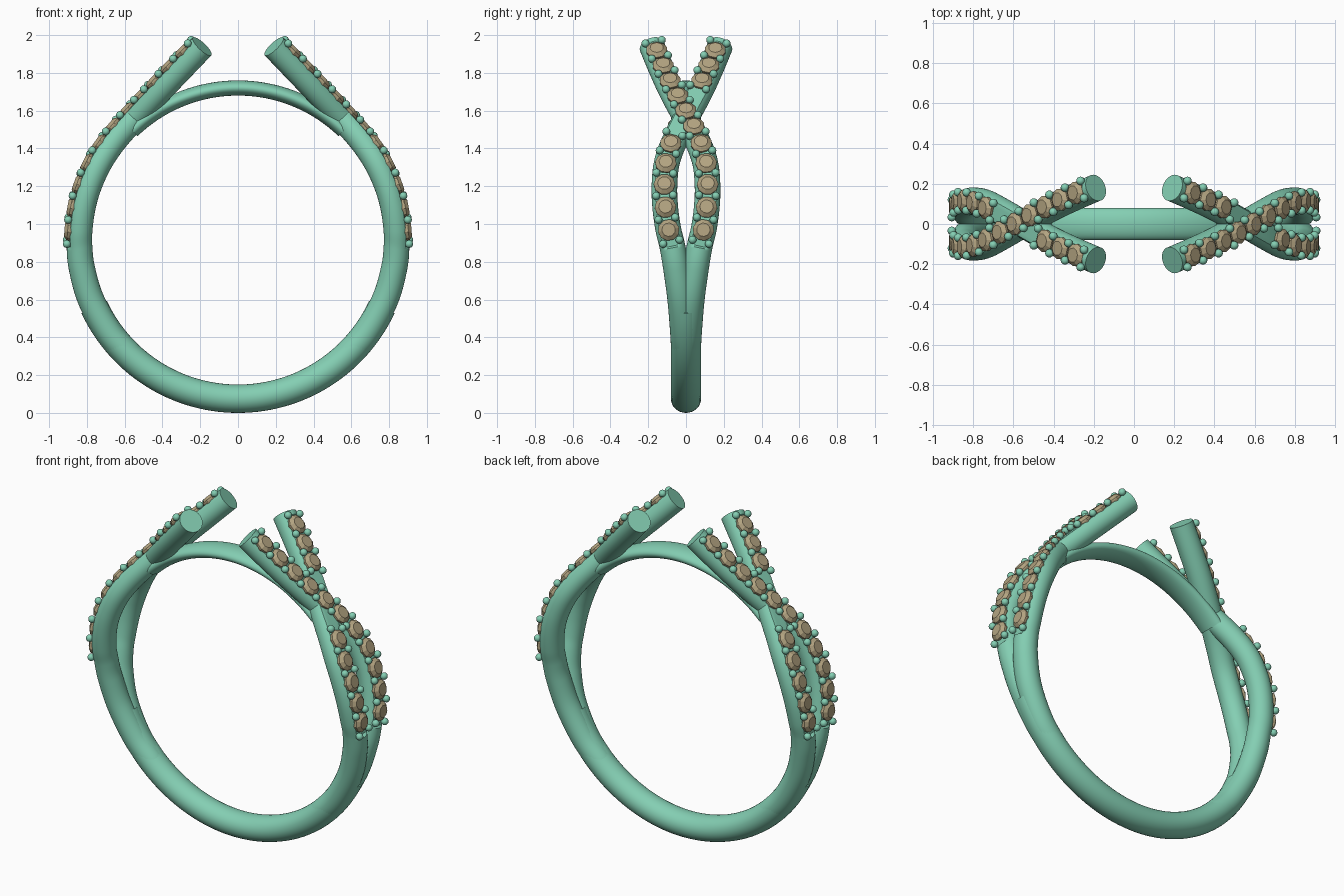
import bpy, bmesh, math
from mathutils import Vector, Matrix

if "Cube" in bpy.data.objects:
    bpy.data.objects.remove(bpy.data.objects["Cube"])

ZC, R = 0.915, 0.84          # ring centre height, centre-line radius


def material(name, color):
    m = bpy.data.materials.new(name)
    m.diffuse_color = (*color, 1)
    m.use_nodes = True
    m.node_tree.nodes["Principled BSDF"].inputs["Base Color"].default_value = m.diffuse_color
    return m


METAL = material("green_metal", (0.23, 0.62, 0.45))
STONE = material("tan_stone", (0.45, 0.37, 0.22))


def polar(deg, y=0.0, r=R):
    a = math.radians(deg)
    return Vector((r * math.cos(a), y, ZC + r * math.sin(a)))


def finish(bm, name, mat, smooth=True, turn=0.0):
    bmesh.ops.recalc_face_normals(bm, faces=bm.faces)
    bm.transform(Matrix.Rotation(turn, 4, 'Z'))
    me = bpy.data.meshes.new(name)
    bm.to_mesh(me)
    bm.free()
    me.materials.append(mat)
    ob = bpy.data.objects.new(name, me)
    bpy.context.collection.objects.link(ob)
    if smooth:
        bpy.context.view_layer.objects.active = ob
        ob.select_set(True)
        bpy.ops.object.shade_smooth_by_angle(angle=math.radians(40))
        ob.select_set(False)
    return ob


def spline(pts, steps=12):
    """Catmull-Rom curve through the points."""
    p = [2 * pts[0] - pts[1]] + pts + [2 * pts[-1] - pts[-2]]
    out = []
    for i in range(1, len(p) - 2):
        a, b, c, d = p[i - 1:i + 3]
        for k in range(steps):
            t = k / steps
            out.append(0.5 * (2 * b + (c - a) * t + (2 * a - 5 * b + 4 * c - d) * t * t
                              + (3 * b - a - 3 * c + d) * t ** 3))
    return out + [pts[-1].copy()]


def frames(path):
    """Tangent, outward normal and side vector for each path point."""
    out = []
    for i, p in enumerate(path):
        t = (path[min(i + 1, len(path) - 1)] - path[max(i - 1, 0)]).normalized()
        n = Vector((t.z, 0, -t.x)).normalized()
        out.append((p, t, n, t.cross(n).normalized()))
    return out


def sweep(path, section, sides=32):
    """Skin a tube; section(i) gives (outward half, side half, outward clamp)."""
    bm = bmesh.new()
    rings = []
    for i, (p, t, n, s) in enumerate(frames(path)):
        h, w, top = section(i)
        ring = []
        for k in range(sides):
            a = 2 * math.pi * k / sides
            ring.append(bm.verts.new(p + n * min(h * math.cos(a), top) + s * w * math.sin(a)))
        rings.append(ring)
    for r0, r1 in zip(rings, rings[1:]):
        for k in range(sides):
            j = (k + 1) % sides
            bm.faces.new((r0[k], r0[j], r1[j], r1[k]))
    bm.faces.new(rings[0])
    bm.faces.new(rings[-1])
    return bm


# Lower shank and flat bridge under the open top
finish(sweep([polar(-155 + 130 * i / 60) for i in range(61)],
             lambda i: (0.075, 0.08, 1)), "shank", METAL)
finish(sweep([polar(46 + 88 * i / 48, 0, 0.805) for i in range(49)],
             lambda i: (0.04, 0.08, 1)), "bridge", METAL)

# Centre line of one crossing strand
PROFILE = [(-48, 0.004), (-36, 0.012), (-22, 0.028), (-10, 0.052), (-2, 0.073), (4, 0.094),
           (12, 0.11), (20, 0.114), (29, 0.102), (38, 0.064)]
KEYS = [polar(a, y) for a, y in PROFILE] + [
    Vector((0.56, 0.005, 1.55)), Vector((0.42, -0.075, 1.70)),
    Vector((0.305, -0.13, 1.82)), Vector((0.19, -0.18, 1.94))]
START = 4 * 12               # path index where the stones begin


def strand(label, flip, turn, skip):
    path = spline([Vector((k.x, k.y * flip, k.z)) for k in KEYS])
    last = len(path) - 1
    lengths = [0.0]
    for a, b in zip(path, path[1:]):
        lengths.append(lengths[-1] + (b - a).length)
    fr = frames(path)

    def section(i):
        r = 0.073 - 0.005 * min(1, i / START)
        seat = START <= i <= last - 3
        return (r, r, 0.05 if seat else 1)

    finish(sweep(path, section), label + "_strand", METAL, turn=turn)

    def at(d):
        i = min(range(len(lengths)), key=lambda q: abs(lengths[q] - d))
        p, t, n, s = fr[i]
        m = Matrix((t, s, n)).transposed().to_4x4()
        m.translation = p + t * (d - lengths[i])
        return m

    first, end = lengths[START] + 0.08, lengths[-1] - 0.088
    step = (end - first) / 10

    # Faceted round stones
    bm = bmesh.new()
    for g in range(11):
        if g in skip:
            continue
        m = at(first + g * step)
        levels = [(0.05, 0.035), (0.057, 0.055), (0.057, 0.063), (0.036, 0.080)]
        for (r0, z0), (r1, z1) in zip(levels, levels[1:]):
            bmesh.ops.create_cone(bm, cap_ends=(z1 == 0.080), segments=10, radius1=r0,
                                  radius2=r1, depth=z1 - z0,
                                  matrix=m @ Matrix.Translation((0, 0, (z0 + z1) / 2)))
    bmesh.ops.remove_doubles(bm, verts=bm.verts, dist=0.0005)
    finish(bm, label + "_stones", STONE, False, turn)

    # Pairs of round beads gripping the stones
    bm = bmesh.new()
    for g in range(12):
        if g in skip and g - 1 in skip:
            continue
        m = at(first + (g - 0.5) * step)
        for side in (-1, 1):
            bmesh.ops.create_icosphere(bm, subdivisions=3, radius=0.021, matrix=m
                                       @ Matrix.Translation((0, side * 0.045, 0.066)))
    finish(bm, label + "_beads", METAL, turn=turn)


# Two strands per side; the left side is the right turned half way round
for side, turn in (("right", 0.0), ("left", math.pi)):
    strand(side + "_over", 1, turn, ())
    strand(side + "_under", -1, turn, (5, 6, 7))
